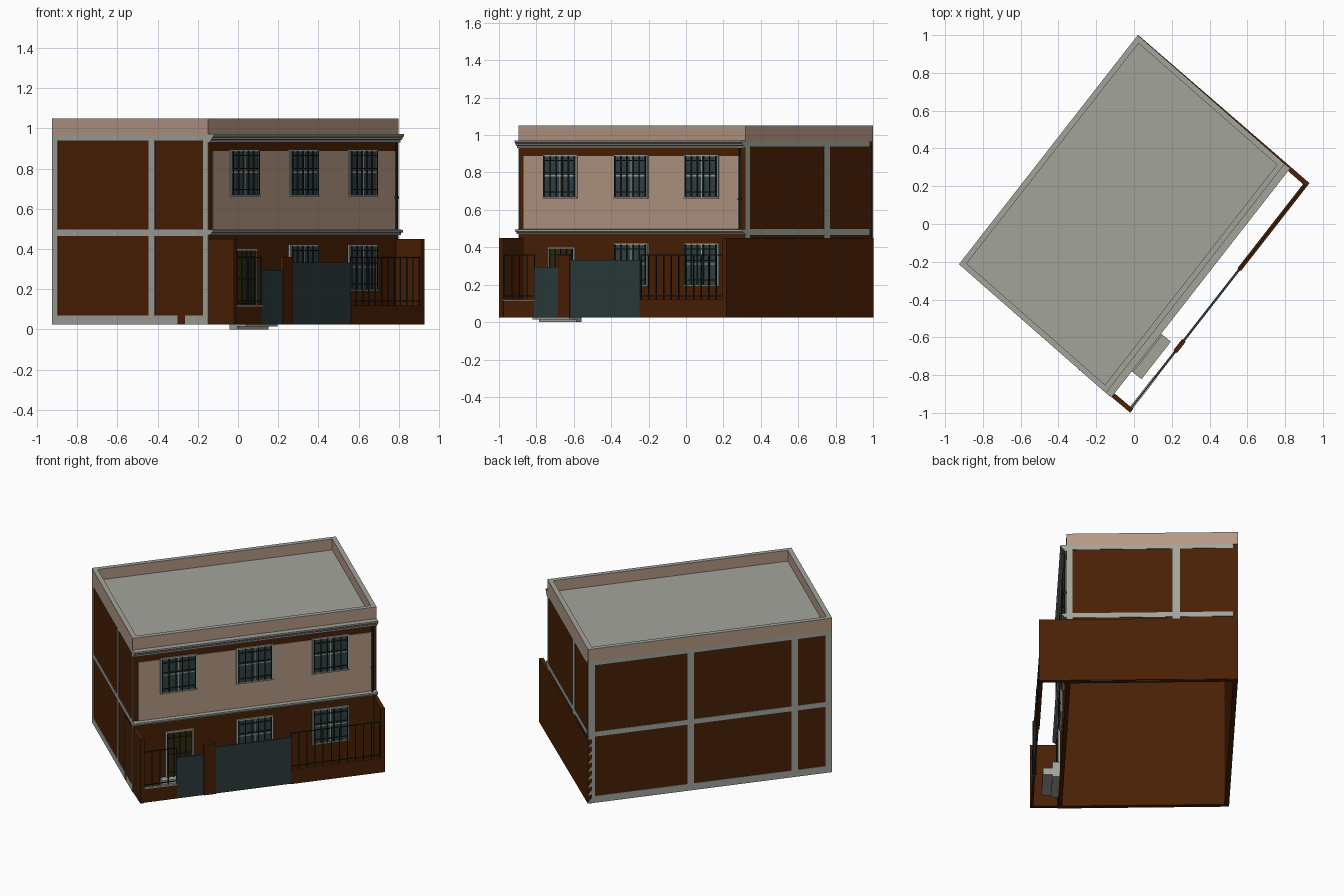
import bpy, bmesh, math
from mathutils import Vector

if "Cube" in bpy.data.objects:
    bpy.data.objects.remove(bpy.data.objects["Cube"])

# Slightly skewed plan: s runs along the facade, t runs to the back
A = Vector((-0.149, -0.895))
EU, EV = Vector((0.947, 1.213)), Vector((-0.778, 0.682))
L, W = EU.length, EV.length
U, V = EU.normalized(), EV.normalized()


def P(s, t, z):
    if t < 0:  # the front yard leans a little along the facade
        s, t = s - 0.05 * t, t * 1.04
    p = A + U * s + V * t
    return (p.x, p.y, z)


def mat(name, c):
    m = bpy.data.materials.new(name)
    m.diffuse_color = (*c, 1)
    m.use_nodes = True
    m.node_tree.nodes["Principled BSDF"].inputs["Base Color"].default_value = m.diffuse_color
    return m


BRICK = mat("brick brown", (0.068, 0.0145, 0.0015))
PINK = mat("pink plaster", (0.46, 0.315, 0.235))
GRAY = mat("concrete gray", (0.36, 0.375, 0.33))
GLASS = mat("window glass", (0.032, 0.054, 0.056))
GATE = mat("gate steel", (0.025, 0.043, 0.044))
IRON = mat("dark iron", (0.011, 0.021, 0.022))
DOOR = mat("olive door", (0.034, 0.023, 0.004))


def finish(name, bm, m):
    bmesh.ops.recalc_face_normals(bm, faces=bm.faces)
    me = bpy.data.meshes.new(name)
    bm.to_mesh(me)
    bm.free()
    me.materials.append(m)
    ob = bpy.data.objects.new(name, me)
    bpy.context.collection.objects.link(ob)
    return ob


def prism(bm, profile, s0, s1):
    """Extrude a (t, z) profile along the facade."""
    a = [bm.verts.new(P(s0, t, z)) for t, z in profile]
    b = [bm.verts.new(P(s1, t, z)) for t, z in profile]
    bm.faces.new(a)
    bm.faces.new(b[::-1])
    n = len(a)
    for i in range(n):
        bm.faces.new((a[i], b[i], b[(i + 1) % n], a[(i + 1) % n]))


def boxes(name, m, *items):
    """Each item is s0, s1, t0, t1, z0, z1."""
    bm = bmesh.new()
    for s0, s1, t0, t1, z0, z1 in items:
        prism(bm, [(t0, z0), (t1, z0), (t1, z1), (t0, z1)], s0, s1)
    return finish(name, bm, m)


def ring(e, th, z0, z1):
    """Four walls of thickness th, set in by e at the sides and back."""
    a, b, c = e, L - e, W - e
    return [(a, b, 0, th, z0, z1), (a, b, c - th, c, z0, z1),
            (a, a + th, th, c - th, z0, z1), (b - th, b, th, c - th, z0, z1)]


Z0, ZT, E = 0.025, 1.05, 0.003

# Hollow brick shell, open underneath
boxes("brick_walls", BRICK, *ring(E, 0.026, Z0, 0.965))

# Concrete columns and beams on the three plain sides
bands = [(Z0, 0.07), (0.465, 0.497), (0.94, 0.966)]
top = 0.966
frame = []
for t0, t1 in [(0, 0.035), (0.353, 0.393), (W - 0.038, W)]:
    frame.append((0, E, t0, t1, Z0, top))
for t0, t1 in [(0, 0.035), (0.64, 0.685)]:
    frame.append((L - E, L, t0, t1, Z0, top))
for s0, s1 in [(0, 0.042), (0.215, 0.255), (0.87, 0.912), (L - 0.042, L)]:
    frame.append((s0, s1, W - E, W, Z0, top))
for z0, z1 in bands:
    frame += [(0, E, 0, W, z0, z1), (L - E, L, 0, W - 0.03, z0, z1), (0, L, W - E, W, z0, z1)]
boxes("concrete_frame", GRAY, *frame)

# Parapet, its coping and the roof slab
boxes("parapet", PINK, *ring(0, 0.03, 0.965, ZT - 0.004))
boxes("parapet_coping", GRAY, *ring(0, 0.03, ZT - 0.004, ZT))
boxes("roof_slab", GRAY, (0.025, L - 0.025, 0.025, W - 0.025, 0.96, 0.978))

# Plastered upper facade and mouldings
boxes("plaster_panel", PINK, (0.035, L - 0.03, -0.004, 0.01, 0.49, 0.887))
for name, prof in [
    ("top_cornice", [(0.01, 0.93), (-0.012, 0.93), (-0.014, 0.942), (-0.024, 0.946),
                     (-0.026, 0.955), (-0.036, 0.962), (-0.036, 0.972), (0.01, 0.972)]),
    ("floor_moulding", [(0.01, 0.47), (-0.015, 0.47), (-0.018, 0.48), (-0.03, 0.484),
                        (-0.03, 0.495), (0.01, 0.498)])]:
    bm = bmesh.new()
    prism(bm, prof, 0, L)
    finish(name, bm, GRAY)


# Bars: evenly spaced uprights with cross rails
def grille(name, s0, s1, t, z0, z1, n, rails, w=0.005):
    items = []
    for i in range(n):
        c = s0 + w / 2 + (s1 - s0 - w) * i / (n - 1)
        items.append((c - w / 2, c + w / 2, t - w / 2, t + w / 2, z0, z1))
    for z in rails:
        items.append((s0, s1, t - w / 2, t + w / 2, z - w / 2, z + w / 2))
    return boxes(name, IRON, *items)


# Windows
def window(name, s0, z0, z1):
    s1, f = s0 + 0.232, 0.009
    mid = z0 + (z1 - z0) * 0.52
    boxes(name + "_glass", GLASS, (s0 + f, s1 - f, -0.006, 0.01, z0 + f, z1 - f))
    boxes(name + "_frame", GRAY,
          (s0, s0 + f, -0.01, 0.01, z0, z1), (s1 - f, s1, -0.01, 0.01, z0, z1),
          (s0, s1, -0.01, 0.01, z1 - f, z1), (s0, s1, -0.014, 0.01, z0, z0 + f),
          (s0 + f, s1 - f, -0.008, 0.01, mid - 0.003, mid + 0.003),
          (s0 + 0.113, s0 + 0.119, -0.008, 0.01, z0 + f, z1 - f))
    grille(name + "_bars", s0 + 0.01, s1 - 0.01, -0.016, z0 + 0.008, z1 - 0.006, 6,
           [z0 + 0.035, z0 + 0.14, z1 - 0.03])


for i, s in enumerate((0.172, 0.652, 1.13)):
    window(f"upper_window_{i + 1}", s, 0.66, 0.895)
    if i:
        window(f"lower_window_{i}", s, 0.19, 0.422)

# Front door, its bars and the steps
d0, d1 = 0.205, 0.385
boxes("front_door", DOOR, (d0 + 0.009, d1 - 0.009, -0.006, 0.01, 0.1, 0.393))
boxes("door_frame", GRAY, (d0, d0 + 0.009, -0.01, 0.01, 0.1, 0.402),
      (d1 - 0.009, d1, -0.01, 0.01, 0.1, 0.402), (d0, d1, -0.01, 0.01, 0.393, 0.402))
grille("door_bars", d0 + 0.012, d1 - 0.012, -0.013, 0.1, 0.39, 5, [0.13, 0.25, 0.36])
boxes("door_steps", GRAY, (0.175, 0.428, -0.1, 0, 0.015, 0.06), (0.175, 0.428, -0.045, 0, 0, 0.1))

# Drainpipe
bm = bmesh.new()
x, y, _ = P(L - 0.03, -0.012, 0)
bmesh.ops.create_cone(bm, cap_ends=True, segments=8, radius1=0.005, radius2=0.005, depth=0.44)
bmesh.ops.translate(bm, verts=bm.verts, vec=(x, y, 0.712))
finish("drainpipe", bm, IRON)
boxes("pipe_bracket", IRON, (L - 0.038, L - 0.022, -0.02, 0, 0.652, 0.662))

# Yard walls: tall sides, low front walls and the gate post
F0, F1 = -0.16, -0.137
boxes("yard_side_walls", BRICK, (-0.001, 0.024, F0, 0.2, Z0, 0.45),
      (L - 0.024, L + 0.002, F0, W, Z0, 0.45))
boxes("yard_front_walls", BRICK, (0.02, 0.232, F0 + 0.005, F1 - 0.005, Z0, 0.115),
      (0.95, L - 0.02, F0, F1, Z0, 0.12))
boxes("low_wall_coping", GRAY, (0.024, 0.232, F0 + 0.003, F1 - 0.003, 0.115, 0.122))
boxes("gate_post", BRICK, (0.4, 0.475, F0, F1, Z0, 0.36))

# Gates and railings
G = (F0 + F1) / 2
boxes("small_gate", GATE, (0.232, 0.4, G - 0.006, G + 0.006, Z0, 0.295))
boxes("large_gate", GATE, (0.475, 0.95, G - 0.006, G + 0.006, Z0, 0.332))
grille("left_railing", 0.024, 0.232, G, 0.12, 0.362, 5, [0.14, 0.358])
grille("right_railing", 0.95, L - 0.024, G, 0.12, 0.362, 12, [0.14, 0.358])
